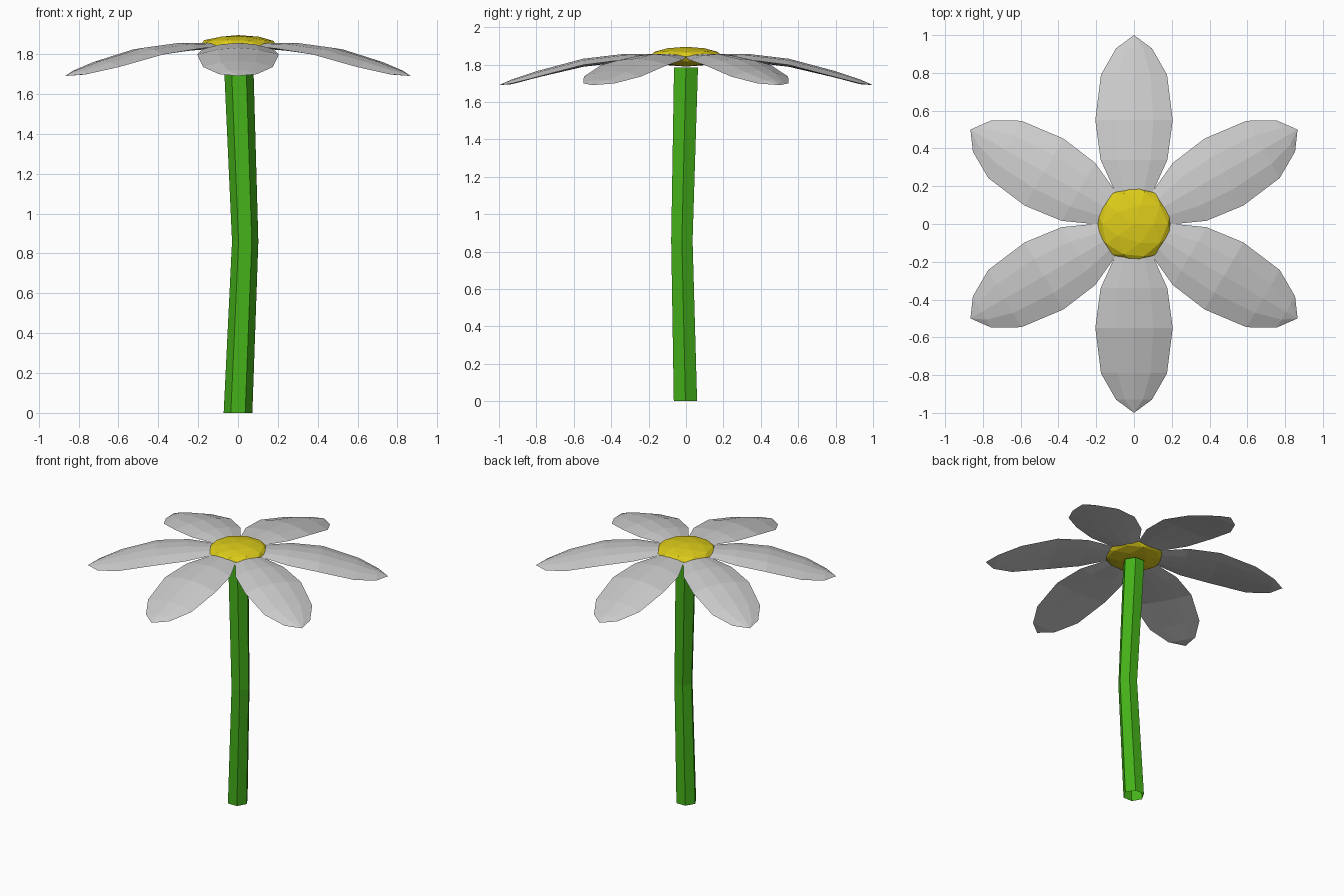
import bpy, bmesh
from math import cos, sin, pi, radians
from mathutils import Matrix

if "Cube" in bpy.data.objects:
    bpy.data.objects.remove(bpy.data.objects["Cube"])


def finish(name, bm, color=None):
    bmesh.ops.recalc_face_normals(bm, faces=bm.faces)
    mesh = bpy.data.meshes.new(name)
    bm.to_mesh(mesh)
    bm.free()
    obj = bpy.data.objects.new(name, mesh)
    bpy.context.collection.objects.link(obj)
    if color:
        mat = bpy.data.materials.new(name + "_color")
        mat.diffuse_color = color
        mat.use_nodes = True
        mat.node_tree.nodes["Principled BSDF"].inputs["Base Color"].default_value = mat.diffuse_color
        mesh.materials.append(mat)
    return obj


def bridge(bm, a, b):
    n = len(a)
    for i in range(n):
        j = (i + 1) % n
        bm.faces.new((a[i], a[j], b[j], b[i]))


# Stem: open six-sided tube with a bend halfway up
bm = bmesh.new()
rings = []
for x, y, z, r in [(0, -0.003, 0, 0.072), (0.036, -0.022, 0.86, 0.066), (0.002, 0, 1.785, 0.074)]:
    rings.append([bm.verts.new((x + r * cos(i * pi / 3), y + r * sin(i * pi / 3), z))
                  for i in range(6)])
for a, b in zip(rings, rings[1:]):
    bridge(bm, a, b)
finish("stem", bm, (0.06, 0.45, 0.01, 1))

# Flower centre: flattened faceted ball
bm = bmesh.new()
bmesh.ops.create_icosphere(bm, subdivisions=2, radius=1,
                           matrix=Matrix.Translation((0, 0, 1.842)) @ Matrix.Diagonal((0.2, 0.2, 0.053, 1)))
finish("flower_centre", bm, (0.72, 0.6, 0.01, 1))

# Petal sections: distance, half width, edge z, top z, bottom z
SECTIONS = [
    (0.05, 0.03, 1.837, 1.845, 1.828),
    (0.17, 0.10, 1.840, 1.856, 1.825),
    (0.34, 0.177, 1.825, 1.856, 1.813),
    (0.55, 0.205, 1.798, 1.831, 1.788),
    (0.79, 0.175, 1.735, 1.767, 1.732),
    (0.93, 0.095, 1.699, 1.721, 1.695),
]


def petal(name, angle):
    bm = bmesh.new()
    rings = []
    for d, w, ze, zt, zb in SECTIONS:
        mid_t, mid_b = ze + 0.75 * (zt - ze), ze + 0.75 * (zb - ze)
        profile = [(-w, ze), (-w / 2, mid_t), (0, zt), (w / 2, mid_t),
                   (w, ze), (w / 2, mid_b), (0, zb), (-w / 2, mid_b)]
        rings.append([bm.verts.new((d, y, z)) for y, z in profile])
    for a, b in zip(rings, rings[1:]):
        bridge(bm, a, b)
    bm.faces.new(rings[0])
    tip = bm.verts.new((1.0, 0, 1.69))
    last = rings[-1]
    for i in range(8):
        bm.faces.new((last[i], last[(i + 1) % 8], tip))
    bm.transform(Matrix.Rotation(angle, 4, 'Z'))
    return finish(name, bm)


for k in range(6):
    petal(f"petal_{k + 1}", radians(30 + 60 * k))
